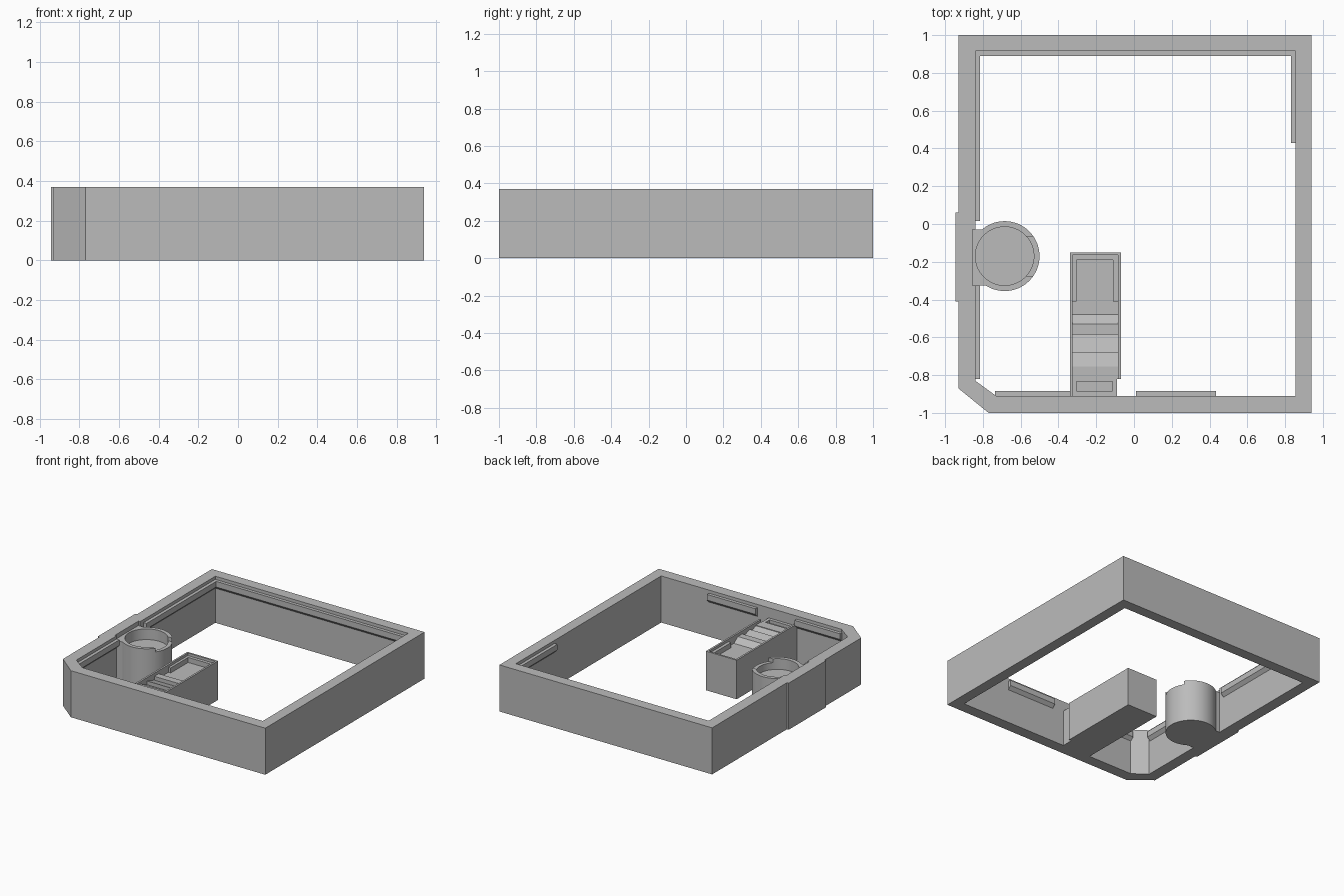
import bpy
import bmesh
from math import cos, sin, tau, radians

cube = bpy.data.objects.get("Cube")
if cube:
    bpy.data.objects.remove(cube)

grey = bpy.data.materials.new("plain grey")
grey.use_nodes = True
COLOUR = (0.5, 0.5, 0.5, 1)
grey.diffuse_color = COLOUR
grey.node_tree.nodes["Principled BSDF"].inputs["Base Color"].default_value = COLOUR

PLACE = {
    "x": lambda a, b, t: (t, a, b),
    "y": lambda a, b, t: (a, t, b),
    "z": lambda a, b, t: (a, b, t),
}


def prism(name, outline, lo, hi, axis="z"):
    """Extrude a flat outline along an axis."""
    bm = bmesh.new()
    put = PLACE[axis]
    low = [bm.verts.new(put(a, b, lo)) for a, b in outline]
    high = [bm.verts.new(put(a, b, hi)) for a, b in outline]
    bm.faces.new(low)
    bm.faces.new(high)
    n = len(outline)
    for i in range(n):
        j = (i + 1) % n
        bm.faces.new((low[i], low[j], high[j], high[i]))
    bmesh.ops.recalc_face_normals(bm, faces=bm.faces)
    mesh = bpy.data.meshes.new(name)
    bm.to_mesh(mesh)
    bm.free()
    mesh.materials.append(grey)
    obj = bpy.data.objects.new(name, mesh)
    bpy.context.collection.objects.link(obj)
    return obj


def box(name, x, y, z):
    outline = [(x[0], y[0]), (x[1], y[0]), (x[1], y[1]), (x[0], y[1])]
    return prism(name, outline, z[0], z[1])


def disc(name, x, y, r, lo, hi, sides=64):
    ring = [(x + r * cos(tau * i / sides), y + r * sin(tau * i / sides)) for i in range(sides)]
    return prism(name, ring, lo, hi)


def carve(target, *cutters):
    """Subtract each cutter, bake the result and discard the cutters."""
    for cutter in cutters:
        cutter.hide_render = True
        mod = target.modifiers.new("cut", "BOOLEAN")
        mod.operation = "DIFFERENCE"
        mod.solver = "EXACT"
        mod.object = cutter
    graph = bpy.context.evaluated_depsgraph_get()
    baked = bpy.data.meshes.new_from_object(target.evaluated_get(graph))
    target.modifiers.clear()
    target.data = baked
    for cutter in cutters:
        bpy.data.objects.remove(cutter)
    return target


TOP = 0.37

# Perimeter wall with one cut corner and a shallow recess behind the drum
wall = prism("perimeter_wall", [(-0.77, -1), (0.94, -1), (0.94, 1), (-0.93, 1), (-0.93, -0.87)], 0, TOP)
opening = prism("opening", [
    (-0.73, -0.91), (0.855, -0.91), (0.855, 0.915), (-0.84, 0.915),
    (-0.84, -0.03), (-0.855, -0.03), (-0.855, -0.325), (-0.84, -0.325), (-0.84, -0.83),
], -0.1, 0.5)
carve(wall, opening)

# Thickened pad on the outside of the wall
box("outer_pad", (-0.945, -0.925), (-0.41, 0.06), (0, TOP))


# Rails on the inner wall faces, chamfered underneath
def rail(name, wall_at, inward, start, end, axis):
    edge = wall_at + inward * 0.025
    back = wall_at - inward * 0.005
    section = [(back, 0.27), (wall_at, 0.275), (edge, 0.3), (edge, 0.345), (back, 0.345)]
    prism(name, section, start, end, axis)


rail("back_rail", 0.915, -1, -0.84, 0.855, "x")
rail("left_rail", 0.855, -1, 0.43, 0.915, "y")
rail("right_rear_rail", -0.84, 1, 0.015, 0.915, "y")
rail("right_front_rail", -0.84, 1, -0.82, -0.325, "y")
rail("front_right_rail", -0.91, 1, -0.735, -0.335, "x")
rail("front_left_rail", -0.91, 1, 0.01, 0.435, "x")

# Open-topped drum with a notch in its rim, and the bracket behind it
CX, CY = -0.685, -0.17
drum = disc("drum", CX, CY, 0.185, 0, 0.335)
carve(drum,
      disc("drum_hollow", CX, CY, 0.155, 0.25, 0.5),
      box("rim_notch", (-0.6, -0.45), (-0.275, -0.065), (0.305, 0.5)))
bracket = box("drum_bracket", (-0.858, -0.78), (-0.325, -0.03), (0, 0.335))
carve(bracket, disc("bracket_clearance", CX, CY, 0.18, -0.1, 0.5))

# Long block with a stepped trough along its top
block = prism("stepped_block", [
    (-0.34, -0.915), (-0.09, -0.915), (-0.09, -0.82), (-0.07, -0.82), (-0.07, -0.15), (-0.34, -0.15),
], 0, 0.31)
steps = [
    (-0.165, 0.29), (-0.41, 0.29), (-0.41, 0.25), (-0.48, 0.25), (-0.53, 0.285),
    (-0.585, 0.285), (-0.585, 0.255), (-0.68, 0.285), (-0.68, 0.255), (-0.755, 0.285),
    (-0.755, 0.29), (-0.91, 0.29), (-0.91, 0.5), (-0.165, 0.5),
]
carve(block,
      prism("trough", steps, -0.325, -0.085, "x"),
      box("rear_pocket", (-0.305, -0.11), (-0.42, -0.19), (0.25, 0.5)),
      box("front_pocket", (-0.305, -0.115), (-0.885, -0.835), (0.265, 0.5)))

# Smooth the round drum and keep its edges crisp
bpy.ops.object.select_all(action="DESELECT")
for part in (drum, bracket):
    part.select_set(True)
bpy.context.view_layer.objects.active = drum
bpy.ops.object.shade_smooth_by_angle(angle=radians(30))
